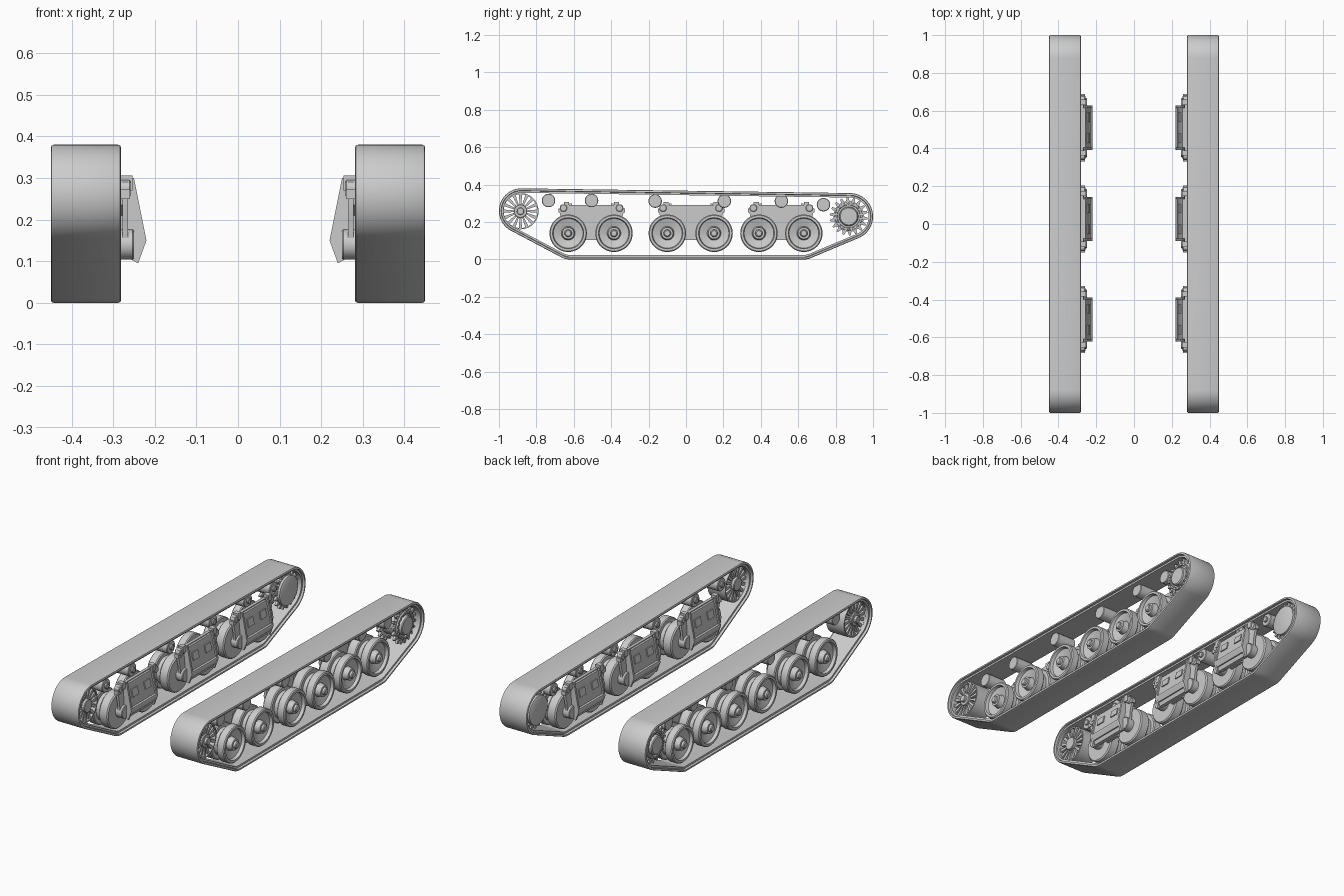
import bpy, bmesh
from math import sin, cos, pi, radians

cube = bpy.data.objects.get("Cube")
if cube:
    bpy.data.objects.remove(cube, do_unlink=True)

steel = bpy.data.materials.new("light_grey_steel")
steel.use_nodes = True
steel.diffuse_color = (0.6, 0.6, 0.6, 1)
steel.node_tree.nodes["Principled BSDF"].inputs["Base Color"].default_value = (0.6, 0.6, 0.6, 1)


def finish(name, bm, spots=((0, 0),)):
    """Place the part at each (y, z) spot on the left side, mirrored to the right."""
    bmesh.ops.recalc_face_normals(bm, faces=bm.faces)
    mesh = bpy.data.meshes.new(name)
    bm.to_mesh(mesh)
    bm.free()
    mesh.materials.append(steel)
    for y, z in spots:
        ob = bpy.data.objects.new(name, mesh)
        ob.location = (0, y, z)
        bpy.context.collection.objects.link(ob)
        ob.modifiers.new("Mirror", 'MIRROR')
    bpy.ops.object.select_all(action='DESELECT')
    ob.select_set(True)
    bpy.context.view_layer.objects.active = ob
    bpy.ops.object.shade_smooth_by_angle(angle=radians(32))


def loft(bm, rings, closed=False):
    """Skin a list of point rings; cap the ends unless the loft is closed."""
    rows = [[bm.verts.new(p) for p in ring] for ring in rings]
    n = len(rows[0])
    for i in range(len(rows) if closed else len(rows) - 1):
        a, b = rows[i], rows[(i + 1) % len(rows)]
        for j in range(n):
            k = (j + 1) % n
            bm.faces.new((a[j], a[k], b[k], b[j]))
    if not closed:
        bm.faces.new(rows[0])
        bm.faces.new(rows[-1])


def lathe(bm, profile, y=0, z=0, sides=48, closed=False):
    """Turn (x, radius) points about an axle along x."""
    loft(bm, [[(x, y + r * cos(2 * pi * i / sides), z + r * sin(2 * pi * i / sides))
               for i in range(sides)] for x, r in profile], closed)


def drum(bm, x0, x1, r, y=0, z=0, sides=32, b=0.003):
    lathe(bm, [(x0, r - b), (x0 + b, r), (x1 - b, r), (x1, r - b)], y, z, sides)


def side_prism(bm, outline, x0, x1):
    loft(bm, [[(x, y, z) for y, z in outline] for x in (x0, x1)])


def cross_prism(bm, outline, y0, y1):
    loft(bm, [[(x, y, z) for x, z in outline] for y in (y0, y1)])


def box(bm, x0, x1, y0, y1, z0, z1):
    side_prism(bm, [(y0, z0), (y1, z0), (y1, z1), (y0, z1)], x0, x1)


# Track belt: a stepped section swept round the circles that support it
supports = [(-0.88, 0.26, 0.12), (0.875, 0.23, 0.125), (0.5, 0.315, 0.055),
            (-0.62, 0.1, 0.1), (0.63, 0.1, 0.1)]
section = [(0.281, -0.012), (0.281, -0.007), (0.283, -0.002), (0.288, 0),
           (0.443, 0), (0.448, -0.002), (0.45, -0.007), (0.45, -0.012),
           (0.438, -0.014), (0.438, -0.024), (0.293, -0.024), (0.293, -0.014)]
rings = []
for i in range(144):
    c, s = cos(2 * pi * i / 144), sin(2 * pi * i / 144)
    y, z, r = max(supports, key=lambda p: p[0] * c + p[1] * s + p[2])
    rings.append([(x, y + (r + d) * c, z + (r + d) * s) for x, d in section])
bm = bmesh.new()
loft(bm, rings, closed=True)
finish("track_belt", bm)

# Road wheels: twin rims, dished outer face and hub cap
wheel_ys = [-0.63, -0.385, -0.1, 0.15, 0.39, 0.63]
bm = bmesh.new()
lathe(bm, [(0.29, 0.02), (0.29, 0.094), (0.296, 0.1), (0.34, 0.1), (0.345, 0.095),
           (0.345, 0.075), (0.378, 0.075), (0.378, 0.095), (0.383, 0.1), (0.42, 0.1),
           (0.425, 0.095), (0.425, 0.083), (0.408, 0.079), (0.395, 0.037),
           (0.41, 0.033), (0.425, 0.031), (0.425, 0.02), (0.436, 0.019), (0.44, 0.014)])
finish("road_wheel", bm, [(y, 0.14) for y in wheel_ys])

# Return rollers
bm = bmesh.new()
drum(bm, 0.295, 0.41, 0.036)
drum(bm, 0.285, 0.3, 0.015)
finish("return_roller", bm, [(-0.735, 0.315), (-0.505, 0.315), (-0.165, 0.312),
                             (0.205, 0.312), (0.51, 0.312), (0.735, 0.293)])

# Front idler: rim, hub and flared spokes
bm = bmesh.new()
lathe(bm, [(0.31, 0.09), (0.31, 0.097), (0.42, 0.097), (0.42, 0.09)], closed=True)
drum(bm, 0.3, 0.425, 0.036)
drum(bm, 0.41, 0.44, 0.02, sides=12)
for i in range(16):
    a = 2 * pi * i / 16
    c, s = cos(a), sin(a)
    spoke = [(0.03, -0.004), (0.094, -0.009), (0.094, 0.009), (0.03, 0.004)]
    outline = [(u * c - v * s, u * s + v * c) for u, v in spoke]
    side_prism(bm, outline, 0.315, 0.335)
    side_prism(bm, outline, 0.395, 0.415)
finish("idler_wheel", bm, [(-0.885, 0.258)])

# Rear sprocket: two toothed rings on a drum with a ribbed outer flange
teeth = 18
gear = []
for i in range(teeth):
    for f, r in ((0, 0.082), (0.35, 0.082), (0.55, 0.102), (0.8, 0.102)):
        a = 2 * pi * (i + f) / teeth
        gear.append((r * cos(a), r * sin(a)))
bm = bmesh.new()
for x in (0.31, 0.4):
    side_prism(bm, gear, x, x + 0.014)
lathe(bm, [(0.292, 0.07), (0.297, 0.08), (0.32, 0.08), (0.325, 0.066), (0.4, 0.066),
           (0.405, 0.076), (0.422, 0.074), (0.422, 0.062), (0.412, 0.06),
           (0.412, 0.052), (0.43, 0.05), (0.434, 0.045)])
for i in range(16):
    a = 2 * pi * i / 16
    drum(bm, 0.41, 0.426, 0.006, 0.068 * cos(a), 0.068 * sin(a), 8, 0.001)
finish("drive_sprocket", bm, [(0.87, 0.23)])

# Suspension bogies, one between each pair of wheels
spots = [(-0.505, 0), (0.027, 0), (0.51, 0)]

bm = bmesh.new()
half = [(0.128, 0.29), (0.155, 0.27), (0.15, 0.235), (0.055, 0.21), (0.045, 0.105)]
side_prism(bm, half + [(-y, z) for y, z in reversed(half)], 0.268, 0.285)
finish("bogie_back_plate", bm, spots)

bm = bmesh.new()
cross_prism(bm, [(0.27, 0.285), (0.256, 0.285), (0.228, 0.15), (0.244, 0.105),
                 (0.27, 0.11)], -0.105, 0.105)
finish("bogie_housing", bm, spots)

bm = bmesh.new()
rib = [(0.268, 0.25), (0.258, 0.3), (0.25, 0.3), (0.22, 0.15), (0.24, 0.095),
       (0.268, 0.11)]
for s in (-1, 1):
    cross_prism(bm, rib, s * 0.105, s * 0.117)
# raised rail and two pads across the sloping face
cross_prism(bm, [(0.235, 0.165), (0.222, 0.16), (0.22, 0.15), (0.23, 0.125),
                 (0.24, 0.125)], -0.105, 0.105)
for s in (-1, 1):
    cross_prism(bm, [(0.25, 0.25), (0.243, 0.25), (0.234, 0.21), (0.244, 0.21)],
                s * 0.03, s * 0.08)
finish("bogie_ribs", bm, spots)

bm = bmesh.new()
for s in (-1, 1):
    # rocker arm from the upper pivot down to the axle
    side_prism(bm, [(s * y, z) for y, z in
                    [(0.125, 0.295), (0.165, 0.29), (0.172, 0.255), (0.158, 0.2),
                     (0.152, 0.13), (0.1, 0.12), (0.095, 0.16), (0.12, 0.21)]],
               0.264, 0.278)
    drum(bm, 0.25, 0.295, 0.036, s * 0.122, 0.14)
    drum(bm, 0.258, 0.29, 0.02, s * 0.15, 0.275, 20)
    box(bm, 0.254, 0.285, s * 0.12, s * 0.148, 0.27, 0.306)
    box(bm, 0.26, 0.285, s * 0.15, s * 0.178, 0.25, 0.272)
finish("bogie_rocker_arms", bm, spots)
